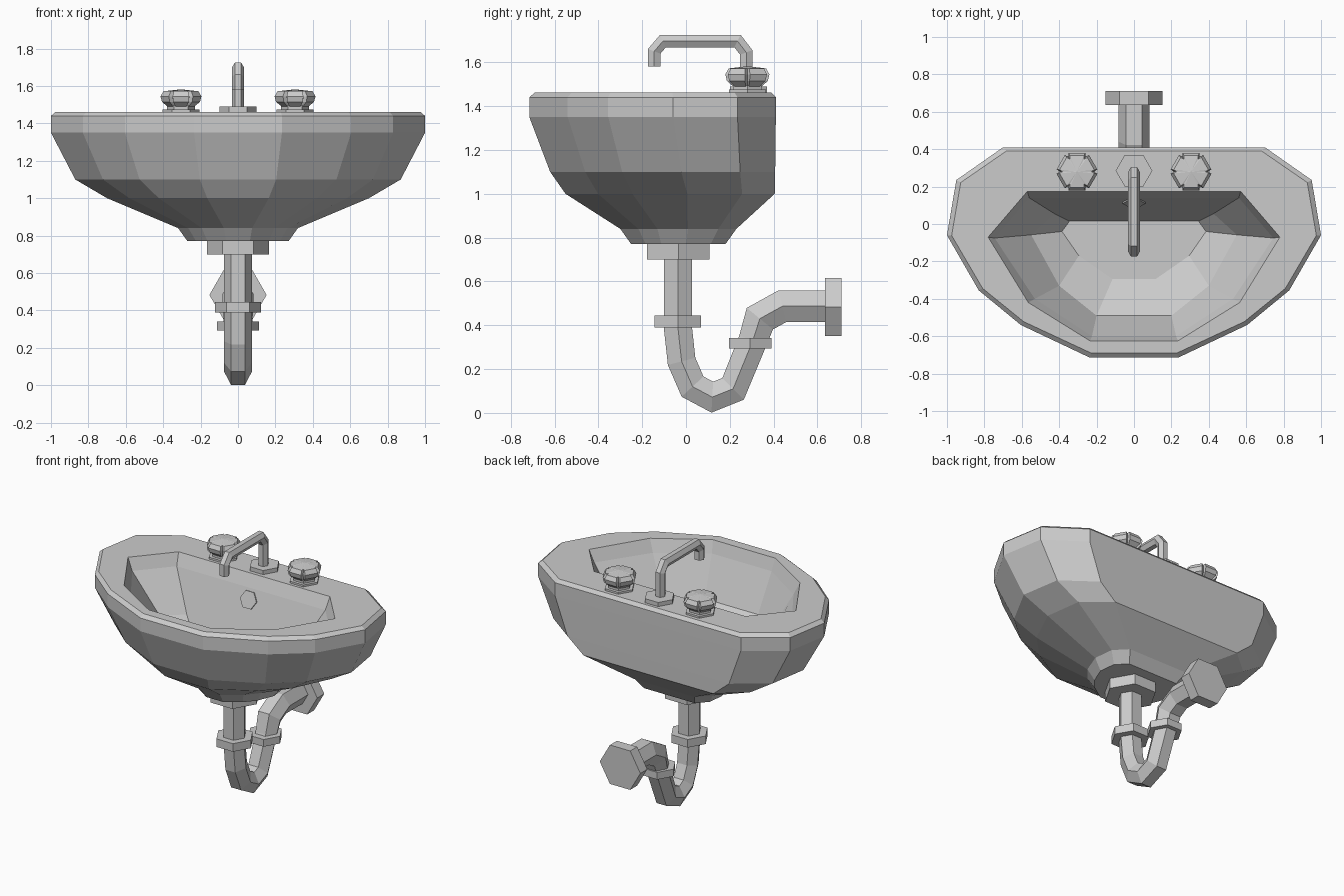
import bpy, bmesh
from math import cos, sin, radians
from mathutils import Vector

cube = bpy.data.objects.get("Cube")
if cube:
    bpy.data.objects.remove(cube)

grey = bpy.data.materials.new("light grey")
grey.use_nodes = True
COLOUR = (0.6, 0.6, 0.6, 1)
grey.diffuse_color = COLOUR
grey.node_tree.nodes["Principled BSDF"].inputs["Base Color"].default_value = COLOUR


def finish(name, bm):
    bmesh.ops.recalc_face_normals(bm, faces=bm.faces)
    mesh = bpy.data.meshes.new(name)
    bm.to_mesh(mesh)
    bm.free()
    mesh.materials.append(grey)
    obj = bpy.data.objects.new(name, mesh)
    bpy.context.collection.objects.link(obj)
    return obj


def skin(bm, rings):
    """Join equal rings of points with quads; return the vertex rings."""
    loops = [[bm.verts.new(p) for p in ring] for ring in rings]
    for a, b in zip(loops, loops[1:]):
        for i in range(len(a)):
            j = (i + 1) % len(a)
            bm.faces.new((a[i], a[j], b[j], b[i]))
    return loops


def tube(name, path, radius, x=0):
    """Six-sided mitred tube along (y, z) points."""
    pts = [Vector(p) for p in path]
    radii = radius if isinstance(radius, list) else [radius] * len(pts)
    rings = []
    for i, p in enumerate(pts):
        d_in = (p - pts[i - 1]).normalized() if i else (pts[1] - p).normalized()
        d_out = (pts[i + 1] - p).normalized() if i + 1 < len(pts) else d_in
        mid = (d_in + d_out).normalized()
        side = Vector((-mid.y, mid.x)) / mid.dot(d_in)
        ring = []
        for k in range(6):
            a = radians(60 * k)
            q = p + side * radii[i] * sin(a)
            ring.append((x + radii[i] * cos(a), q.x, q.y))
        rings.append(ring)
    bm = bmesh.new()
    loops = skin(bm, rings)
    bm.faces.new(loops[0])
    bm.faces.new(loops[-1])
    return finish(name, bm)


def mirrored(half):
    return half + [(-x, y) for x, y in reversed(half)]


# Basin: outer shell rings, then bowl rings, joined by the flat rim
outline = mirrored([(0.70, 0.41), (0.95, 0.235), (1.0, -0.06),
                    (0.83, -0.355), (0.605, -0.54), (0.235, -0.715)])
# height, half width, front y, back y
shell = [(0.77, 0.27, -0.25, 0.18), (0.84, 0.32, -0.30, 0.23),
         (1.0, 0.70, -0.55, 0.405), (1.1, 0.87, -0.62, 0.407),
         (1.35, 1.0, -0.715, 0.41), (1.44, 1.0, -0.715, 0.41),
         (1.462, 0.975, -0.69, 0.39)]
outer = [[(x * w, lo + (y + 0.715) / 1.125 * (hi - lo), z) for x, y in outline]
         for z, w, lo, hi in shell]
bowl = [(1.462, [(0.57, 0.175), (0.78, -0.07), (0.565, -0.42), (0.235, -0.625)]),
        (1.38, [(0.56, 0.14), (0.745, -0.075), (0.53, -0.40), (0.225, -0.60)]),
        (1.12, [(0.425, 0.055), (0.55, -0.058), (0.40, -0.33), (0.20, -0.49)]),
        (1.0, [(0.345, 0.015), (0.385, -0.04), (0.295, -0.17), (0.115, -0.295)])]
inner = [[(x, y, z) for x, y in mirrored(half)] for z, half in bowl]

bm = bmesh.new()
outer_loops = skin(bm, outer)
inner_loops = skin(bm, inner)
bm.faces.new(outer_loops[0])
bm.faces.new(inner_loops[-1])
rim = [bm.edges.get((loop[i - 1], loop[i]))
       for loop in (outer_loops[-1], inner_loops[0]) for i in range(len(loop))]
bmesh.ops.triangle_fill(bm, edges=rim, use_beauty=True, normal=(0, 0, 1))
finish("basin", bm)

# Drain plate and overflow plate in the bowl
tube("drain_plate", [(-0.075, 0.998), (-0.075, 1.007)], 0.085)
tube("overflow_plate", [(0.118, 1.309), (0.109, 1.312)], 0.062)

# Waste pipe with its collars and wall flange
trap = [(-0.037, 0.72), (-0.037, 0.39), (-0.02, 0.235), (0.03, 0.12),
        (0.12, 0.072), (0.215, 0.11), (0.305, 0.33), (0.337, 0.43),
        (0.44, 0.487), (0.65, 0.487)]
tube("waste_pipe", trap, [0.074] * 6 + [0.076] + [0.083] * 3)
tube("basin_collar", [(-0.035, 0.70), (-0.035, 0.775)], 0.165)
tube("upper_collar", [(-0.037, 0.39), (-0.037, 0.445)], 0.123)
tube("lower_collar", [(0.293, 0.293), (0.293, 0.342)], 0.112)
tube("wall_flange", [(0.635, 0.483), (0.71, 0.483)], 0.153)

# Spout
tube("spout_base", [(0.285, 1.455), (0.285, 1.49)], 0.098)
tube("spout", [(0.275, 1.48), (0.275, 1.645), (0.235, 1.697), (-0.105, 1.697),
               (-0.145, 1.65), (-0.145, 1.58)], 0.033)

# Tap handles: six lobes parted by narrow notches
lobes = [(radians(30 + 60 * k + a), r) for k in range(6)
         for a, r in ((-24, 0.11), (24, 0.11), (30, 0.09))]
levels = [(0.65, 1.49), (0.93, 1.515), (1.0, 1.545), (0.85, 1.572)]
for side, x in (("right", -0.305), ("left", 0.305)):
    tube(side + "_tap_base", [(0.28, 1.455), (0.28, 1.475)], 0.098, x)
    tube(side + "_tap_neck", [(0.28, 1.47), (0.28, 1.495)], 0.075, x)
    bm = bmesh.new()
    loops = skin(bm, [[(x + cos(a) * r * s, 0.28 + sin(a) * r * s, z)
                       for a, r in lobes] for s, z in levels])
    bm.faces.new(loops[0])
    tip = bm.verts.new((x, 0.28, 1.582))
    top = loops[-1]
    for i in range(len(top)):
        bm.faces.new((top[i - 1], top[i], tip))
    finish(side + "_tap_handle", bm)
